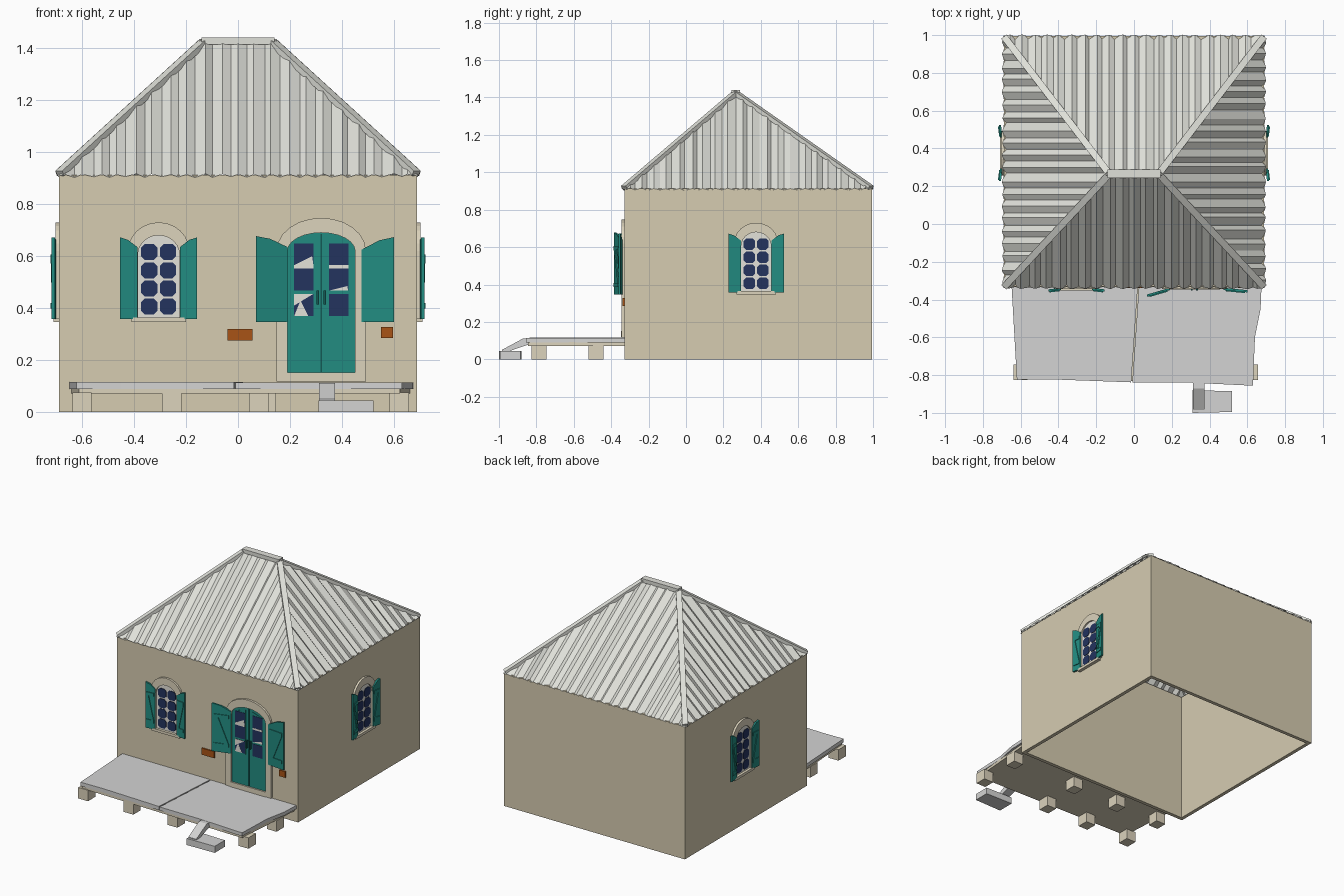
import bpy, bmesh, math, random
from mathutils import Vector

if "Cube" in bpy.data.objects:
    bpy.data.objects.remove(bpy.data.objects["Cube"])

random.seed(4)


def material(name, rgb):
    m = bpy.data.materials.new(name)
    lin = [((c / 255 + 0.055) / 1.055) ** 2.4 for c in rgb]
    m.diffuse_color = (*lin, 1)
    m.use_nodes = True
    m.node_tree.nodes["Principled BSDF"].inputs["Base Color"].default_value = m.diffuse_color
    return m


PLASTER = material("cream_plaster", (214, 204, 177))
STONE = material("pale_stone", (220, 211, 188))
ROOF = material("roof_metal", (224, 225, 218))
DECK = material("deck_grey", (212, 212, 211))
TEAL = material("teal_paint", (34, 140, 129))
DARK = material("dark_teal", (18, 88, 84))
WHITE = material("white_frame", (228, 226, 218))
GLASS = material("navy_glass", (35, 51, 94))
RUST = material("orange_brown", (168, 84, 22))


def build(name, verts, faces, mat, at=(0, 0, 0), recalc=True):
    """Make an object; at = (x, y, turn about z in degrees)."""
    me = bpy.data.meshes.new(name)
    me.from_pydata([tuple(v) for v in verts], [], faces)
    bm = bmesh.new()
    bm.from_mesh(me)
    bmesh.ops.remove_doubles(bm, verts=bm.verts, dist=1e-5)
    if recalc:
        bmesh.ops.recalc_face_normals(bm, faces=bm.faces)
    bm.to_mesh(me)
    bm.free()
    me.materials.append(mat)
    ob = bpy.data.objects.new(name, me)
    ob.location = (at[0], at[1], 0)
    ob.rotation_euler = (0, 0, math.radians(at[2]))
    bpy.context.collection.objects.link(ob)
    return ob


def prism(name, outline, d0, d1, mat, at, tilt=lambda u: 0):
    """Extrude a (u, z) outline outward from a wall between depths d0 and d1."""
    n = len(outline)
    v = [(u, -(d + tilt(u)), z) for d in (d0, d1) for u, z in outline]
    f = [tuple(range(n)), tuple(range(n, 2 * n))]
    f += [(i, (i + 1) % n, n + (i + 1) % n, n + i) for i in range(n)]
    return build(name, v, f, mat, at)


def band(name, inner, outer, d0, d1, mat, at):
    """Extruded strip between two open paths of equal length."""
    v, f = [], []
    for (a, b), (c, d) in zip(inner, outer):
        v += [(a, -d0, b), (a, -d1, b), (c, -d1, d), (c, -d0, d)]
    for i in range(len(inner) - 1):
        for k in range(4):
            j = (k + 1) % 4
            f.append((4 * i + k, 4 * i + j, 4 * i + 4 + j, 4 * i + 4 + k))
    m = len(v)
    f += [(0, 1, 2, 3), (m - 4, m - 3, m - 2, m - 1)]
    return build(name, v, f, mat, at)


def rect(u0, u1, z0, z1):
    return [(u0, z0), (u1, z0), (u1, z1), (u0, z1)]


def arch(w, z0, spring, rise, n=12):
    a = [math.pi * (1 - i / n) for i in range(n + 1)]
    return [(-w, z0)] + [(w * math.cos(t), spring + rise * math.sin(t)) for t in a] + [(w, z0)]


def slab(name, outline, z0, z1, mat):
    n = len(outline)
    v = [(x, y, z) for z in (z0, z1) for x, y in outline]
    f = [tuple(range(n)), tuple(range(n, 2 * n))]
    f += [(i, (i + 1) % n, n + (i + 1) % n, n + i) for i in range(n)]
    return build(name, v, f, mat)


def beam(name, p, q, w, h, mat):
    """Box along the line p-q, kept upright."""
    p, q = Vector(p), Vector(q)
    rot = (q - p).to_track_quat('X', 'Z')
    L = (q - p).length
    v = [p + rot @ Vector((x, y, z)) for x in (0, L) for y in (-w / 2, w / 2) for z in (-h / 2, h / 2)]
    f = [(0, 1, 3, 2), (4, 5, 7, 6), (0, 1, 5, 4), (2, 3, 7, 6), (0, 2, 6, 4), (1, 3, 7, 5)]
    return build(name, v, f, mat)


# Walls: open box with a little thickness
X, Y0, Y1, H = 0.688, -0.33, 0.995, 0.912
c = [(-X, Y0), (X, Y0), (X, Y1), (-X, Y1)]
walls = build("walls", [(x, y, z) for z in (0, H) for x, y in c],
              [(i, (i + 1) % 4, (i + 1) % 4 + 4, i + 4) for i in range(4)], PLASTER, recalc=False)
sol = walls.modifiers.new("thickness", 'SOLIDIFY')
sol.thickness, sol.offset, sol.use_even_offset = 0.025, -1, True


# Corrugated hip roof
def roof_panel(name, e0, e1, t0, t1, n):
    e0, e1, t0, t1 = map(Vector, (e0, e1, t0, t1))
    L, d = (e1 - e0).length, (e1 - e0).normalized()
    a, b = (t0 - e0).dot(d) / L, (t1 - e0).dot(d) / L
    slope = t0 - e0 - d * a * L
    normal = d.cross(slope).normalized()
    v = []
    for i in range(n + 1):
        end = i in (0, n)
        u = i / n if end else (i + random.uniform(-0.25, 0.25)) / n
        off = 0 if end else (0.009 if i % 2 else -0.006) + random.uniform(-0.003, 0.003)
        t = max(0, min(1, u / a, (1 - u) / (1 - b)))
        base = e0 + d * (u * L) + normal * off
        v += [base, base + slope * t]
    build(name, v, [(2 * i, 2 * i + 2, 2 * i + 3, 2 * i + 1) for i in range(n)], ROOF, recalc=False)


eave = [(-0.692, -0.338, 0.908), (0.692, -0.338, 0.908), (0.692, 0.997, 0.908), (-0.692, 0.997, 0.908)]
RL, RR = (-0.13, 0.265, 1.425), (0.13, 0.265, 1.425)
for i, (side, p, q, n) in enumerate((("front", RL, RR, 42), ("right", RR, RR, 40),
                                     ("back", RR, RL, 42), ("left", RL, RL, 40))):
    roof_panel("roof_" + side, eave[i], eave[(i + 1) % 4], p, q, n)
    corner = Vector(eave[i])
    top = Vector(RL if i in (0, 3) else RR)
    beam("hip_cap", corner.lerp(top, 0.012) + Vector((0, 0, 0.004)), top, 0.036, 0.022, ROOF)
beam("ridge_cap", (-0.14, 0.265, 1.427), (0.14, 0.265, 1.427), 0.045, 0.026, ROOF)


# Shutters: free edge taller than the hinge edge, swung slightly open
def shutter(name, s, hinge, free, z0, zh, zf, lean, at):
    def tilt(u):
        return lean * (abs(u) - hinge) / (free - hinge)
    mid = (hinge * 0.45 + free * 0.55)
    out = [(s * hinge, z0), (s * free, z0), (s * free, zf), (s * mid, zf - (zf - zh) * 0.25), (s * hinge, zh)]
    prism(name, out, 0.008, 0.02, TEAL, at, tilt)
    w = free - hinge
    a, b = hinge + 0.1 * w, free - 0.1 * w
    for z in (z0 + 0.04, zh - 0.05):
        prism(name + "_batten", rect(s * a, s * b, z, z + 0.022), 0.02, 0.025, TEAL, at, tilt)
    prism(name + "_brace", [(s * a, z0 + 0.062), (s * (a + 0.25 * w), z0 + 0.062),
                            (s * b, zh - 0.05), (s * (b - 0.25 * w), zh - 0.05)], 0.02, 0.025, TEAL, at, tilt)


# Arched windows with two by four panes
def window(at):
    prism("window_frame", arch(0.088, 0.36, 0.605, 0.078), 0.0, 0.004, WHITE, at)
    band("window_surround", arch(0.08, 0.36, 0.605, 0.075), arch(0.118, 0.36, 0.62, 0.11), 0.0, 0.014, STONE, at)
    prism("window_sill", rect(-0.105, 0.105, 0.347, 0.365), 0, 0.022, STONE, at)
    for u in (-0.036, 0.036):
        for z in (0.407, 0.476, 0.545, 0.616):
            a, k = 0.031, 0.014
            pane = [(-a, -a + k), (-a + k, -a), (a - k, -a), (a, -a + k),
                    (a, a - k), (a - k, a), (-a + k, a), (-a, a - k)]
            prism("window_pane", [(u + p, z + q) for p, q in pane], 0.003, 0.008, GLASS, at)
    for s in (-1, 1):
        shutter("window_shutter", s, 0.082, 0.148, 0.358, 0.635, 0.672, 0.008, at)


window((-0.305, Y0, 0))
window((X, 0.375, 90))
window((-X, 0.375, -90))

# Double door with surround, glass, handles and shutters
D = (0.32, Y0, 0)
prism("door_leaf", arch(0.132, 0.15, 0.62, 0.07), 0, 0.008, TEAL, D)
band("door_surround", arch(0.13, 0.118, 0.62, 0.07), arch(0.172, 0.118, 0.62, 0.127), 0, 0.015, STONE, D)
prism("door_threshold", rect(-0.135, 0.135, 0.118, 0.152), 0, 0.018, STONE, D)
prism("door_meeting_rail", rect(-0.003, 0.003, 0.155, 0.685), 0.008, 0.012, DARK, D)
for s in (-1, 1):
    prism("door_glazing", [(s * 0.024, 0.365), (s * 0.108, 0.365), (s * 0.108, 0.645), (s * 0.024, 0.672)],
          0.008, 0.010, TEAL, D)
    for z0, z1 in ((0.37, 0.455), (0.467, 0.553), (0.565, 0.648)):
        prism("door_pane", rect(s * 0.029, s * 0.104, z0, z1), 0.010, 0.012, GLASS, D)
    prism("door_handle", rect(s * 0.009, s * 0.019, 0.415, 0.468), 0.008, 0.022, DARK, D)
    prism("door_muntin", rect(s * 0.029, s * 0.104, 0.553, 0.565), 0.010, 0.013, WHITE, D)
# Broken glass shards
for tri in ([(-0.104, 0.37), (-0.05, 0.37), (-0.08, 0.43)], [(-0.104, 0.455), (-0.104, 0.41), (-0.03, 0.455)],
            [(-0.104, 0.565), (-0.03, 0.565), (-0.035, 0.60)], [(0.029, 0.467), (0.104, 0.467), (0.1, 0.485)]):
    prism("glass_shard", tri, 0.012, 0.013, WHITE, D)
shutter("door_shutter_left", -1, 0.13, 0.25, 0.347, 0.635, 0.677, 0.035, D)
shutter("door_shutter_right", 1, 0.155, 0.28, 0.347, 0.625, 0.673, 0.012, D)

# Small plates on the front wall
prism("wall_plate_left", rect(-0.04, 0.055, 0.275, 0.32), 0, 0.009, RUST, (0, Y0, 0))
prism("wall_plate_right", rect(0.55, 0.596, 0.285, 0.327), 0, 0.009, RUST, (0, Y0, 0))

# Porch: two uneven boards over a cream frame on short posts
slab("deck_left", [(-0.648, -0.33), (-0.62, -0.825), (-0.45, -0.822), (-0.015, -0.838), (0.005, -0.55),
                   (0.02, -0.33)], 0.09, 0.116, DECK)
slab("deck_right", [(0.026, -0.33), (0.011, -0.55), (-0.009, -0.838), (0.3, -0.84), (0.63, -0.856),
                    (0.64, -0.6), (0.67, -0.45), (0.675, -0.33)], 0.09, 0.114, DECK)
slab("deck_frame", [(-0.64, -0.33), (-0.612, -0.817), (0.622, -0.845), (0.662, -0.33)], 0.072, 0.092, STONE)
for y, xs in ((-0.785, (-0.6, -0.255, 0.08, 0.62)), (-0.48, (-0.6, -0.255, 0.11, 0.62))):
    for x in xs:
        slab("deck_post", [(x - 0.037, y - 0.04), (x + 0.037, y - 0.04), (x + 0.037, y + 0.04),
                           (x - 0.037, y + 0.04)], 0, 0.075, STONE)

# Step and its sloping bearer
slab("step", [(0.31, -1.0), (0.52, -0.995), (0.52, -0.885), (0.31, -0.88)], 0, 0.045, DECK)
prism("step_bearer", [(-0.84, 0.112), (-0.87, 0.112), (-0.985, 0.05), (-0.985, 0.03), (-0.84, 0.08)],
      0, 0.06, DECK, (0.312, 0, 90))
